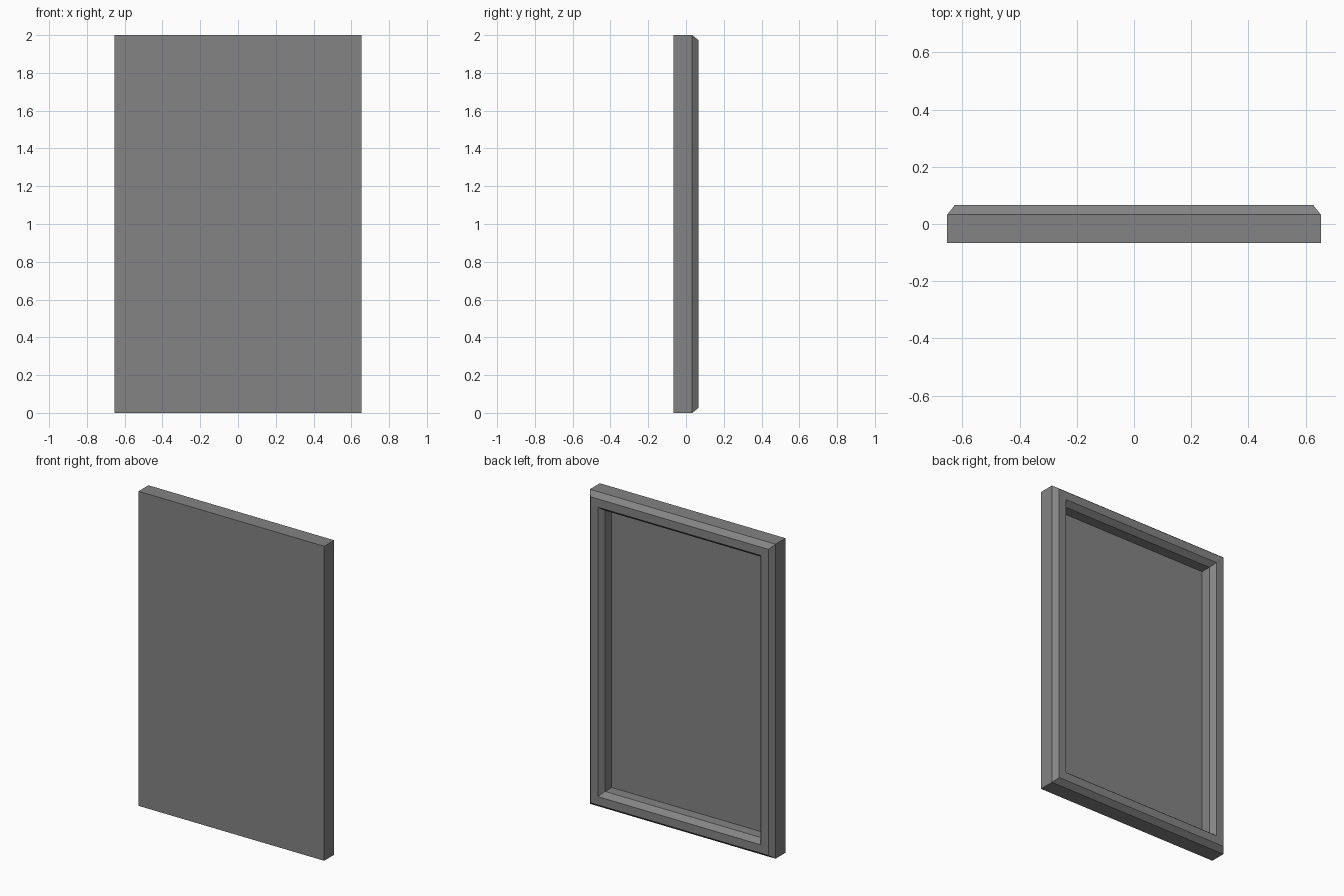
import bpy
import bmesh

cube = bpy.data.objects.get("Cube")
if cube:
    bpy.data.objects.remove(cube, do_unlink=True)

HALF_W, HEIGHT = 0.653, 2.0

grey = bpy.data.materials.new("dark grey")
grey.use_nodes = True
colour = (0.23, 0.23, 0.23, 1)
grey.diffuse_color = colour
grey.node_tree.nodes["Principled BSDF"].inputs["Base Color"].default_value = colour

# Section of the moulding as (inset from outer edge, depth), front to recess floor
section = [
    (0.0, -0.067),    # front panel edge
    (0.0, 0.033),     # end of straight outer side
    (0.027, 0.067),   # outer bevel
    (0.08, 0.067),    # flat rim
    (0.107, 0.033),   # inner bevel
    (0.107, -0.033),  # recess floor
]


def ring(bm, inset, y):
    """Rectangular loop of vertices at one section point."""
    x, low, high = HALF_W - inset, inset, HEIGHT - inset
    return [bm.verts.new(p) for p in
            ((-x, y, low), (x, y, low), (x, y, high), (-x, y, high))]


# Sweep the section around the rectangle, then cap front and recess
bm = bmesh.new()
rings = [ring(bm, *point) for point in section]
for a, b in zip(rings, rings[1:]):
    for i in range(4):
        j = (i + 1) % 4
        bm.faces.new((a[i], a[j], b[j], b[i]))
bm.faces.new(rings[0])
bm.faces.new(rings[-1])
bmesh.ops.recalc_face_normals(bm, faces=bm.faces)

mesh = bpy.data.meshes.new("framed_panel")
bm.to_mesh(mesh)
bm.free()
mesh.materials.append(grey)
panel = bpy.data.objects.new("framed_panel", mesh)
bpy.context.collection.objects.link(panel)
